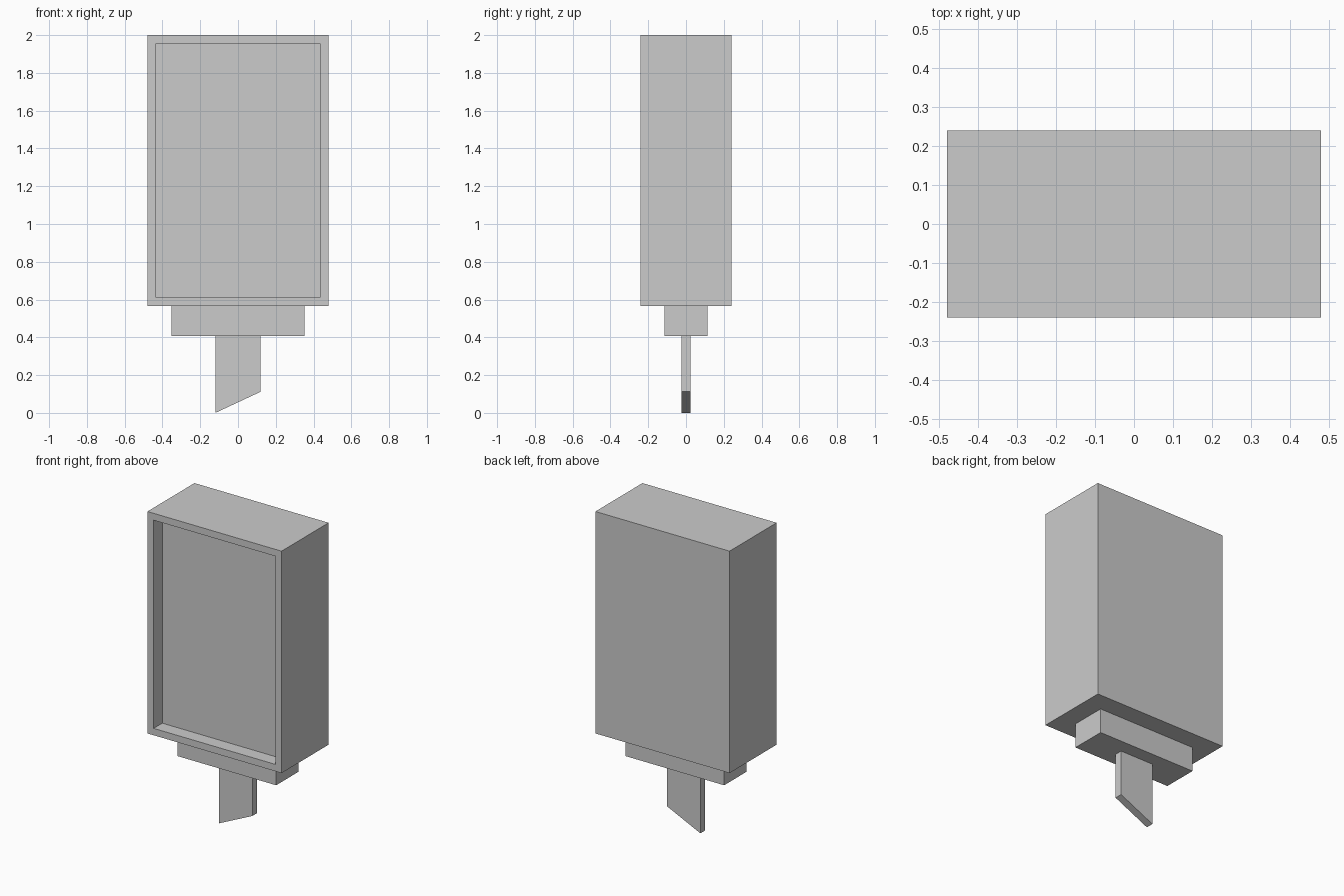
import bpy, bmesh
from mathutils import Matrix, Vector

if "Cube" in bpy.data.objects:
    bpy.data.objects.remove(bpy.data.objects["Cube"])


def make_block(name, half_x, half_y, z0, z1, edit=None):
    """Box centred on x and y, with an optional bmesh edit."""
    bm = bmesh.new()
    size = Matrix.Diagonal((2 * half_x, 2 * half_y, z1 - z0, 1))
    place = Matrix.Translation((0, 0, (z0 + z1) / 2))
    bmesh.ops.create_cube(bm, size=1, matrix=place @ size)
    bm.normal_update()
    if edit:
        edit(bm)
    bmesh.ops.recalc_face_normals(bm, faces=bm.faces)
    mesh = bpy.data.meshes.new(name)
    bm.to_mesh(mesh)
    bm.free()
    obj = bpy.data.objects.new(name, mesh)
    bpy.context.collection.objects.link(obj)
    return obj


def recess_front(bm):
    # rim around the front face, then a straight-sided pocket
    front = min(bm.faces, key=lambda f: f.calc_center_median().y)
    bmesh.ops.inset_region(bm, faces=[front], thickness=0.063)
    pocket = bmesh.ops.extrude_discrete_faces(bm, faces=[front])["faces"][0]
    bmesh.ops.translate(bm, verts=pocket.verts[:], vec=Vector((0, 0.088, 0)))


def slant_tip(bm):
    # raise the right end of the underside
    for v in bm.verts:
        if v.co.x > 0 and v.co.z < 0.2:
            v.co.z = 0.112


# framed panel, stepped collar beneath it, slanted stake
make_block("panel_case", 0.479, 0.24, 0.567, 2.0, recess_front)
make_block("collar", 0.353, 0.115, 0.407, 0.567)
make_block("ground_stake", 0.12, 0.025, 0.0, 0.407, slant_tip)
